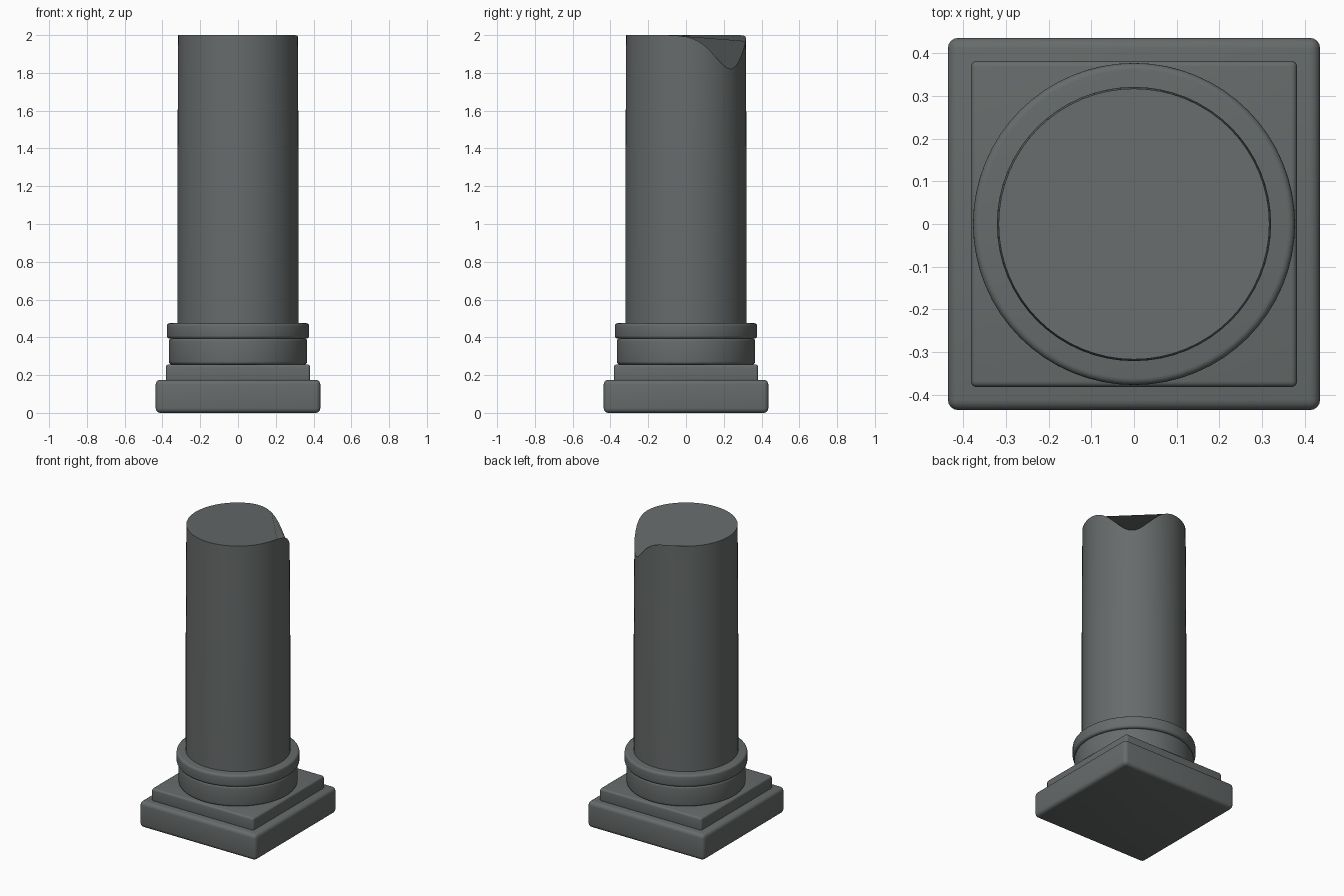
import bpy, bmesh, math
from mathutils import Matrix, Vector

default = bpy.data.objects.get("Cube")
if default:
    bpy.data.objects.remove(default, do_unlink=True)

SIDES = 64

# Single stone colour
STONE = (0.135, 0.147, 0.146, 1)
stone = bpy.data.materials.new("dark grey stone")
stone.use_nodes = True
stone.diffuse_color = STONE
stone.node_tree.nodes["Principled BSDF"].inputs["Base Color"].default_value = STONE


def finish(bm, name):
    bmesh.ops.recalc_face_normals(bm, faces=bm.faces)
    mesh = bpy.data.meshes.new(name)
    bm.to_mesh(mesh)
    bm.free()
    mesh.materials.append(stone)
    obj = bpy.data.objects.new(name, mesh)
    bpy.context.collection.objects.link(obj)
    bpy.ops.object.select_all(action="DESELECT")
    obj.select_set(True)
    bpy.context.view_layer.objects.active = obj
    bpy.ops.object.shade_smooth_by_angle(angle=math.radians(40))
    return obj


def round_edges(bm, edges, width):
    bmesh.ops.bevel(bm, geom=edges, offset=width, segments=4,
                    profile=0.5, affect="EDGES", clamp_overlap=True)


def slab(name, half, low, high, width):
    bm = bmesh.new()
    size = Vector((2 * half, 2 * half, high - low))
    place = Matrix.Translation((0, 0, (low + high) / 2)) @ Matrix.Diagonal(size).to_4x4()
    bmesh.ops.create_cube(bm, size=1, matrix=place)
    round_edges(bm, bm.edges[:], width)
    return finish(bm, name)


def drum(name, radius, low, high, width):
    bm = bmesh.new()
    bmesh.ops.create_cone(bm, cap_ends=True, segments=SIDES, radius1=radius,
                          radius2=radius, depth=high - low,
                          matrix=Matrix.Translation((0, 0, (low + high) / 2)))
    rims = [e for e in bm.edges if any(len(f.verts) > 4 for f in e.link_faces)]
    round_edges(bm, rims, width)
    return finish(bm, name)


def broken_rim(angle):
    # Smooth chip in the rim towards the back left corner
    offset = (angle - math.radians(48) + math.pi) % math.tau - math.pi
    return 2 - 0.18 * math.exp(-0.5 * (offset / math.radians(19.5)) ** 2)


def shaft(name):
    bm = bmesh.new()
    angles = [math.tau * i / SIDES for i in range(SIDES)]
    levels = [(0.321, lambda a: 0.46), (0.321, lambda a: 1.2), (0.317, broken_rim)]
    rings = [[bm.verts.new((r * math.cos(a), r * math.sin(a), height(a)))
              for a in angles] for r, height in levels]
    for lower, upper in zip(rings, rings[1:]):
        for i in range(SIDES):
            j = (i + 1) % SIDES
            bm.faces.new((lower[i], lower[j], upper[j], upper[i]))
    bm.faces.new(rings[0][::-1])
    bm.faces.new(rings[-1])
    return finish(bm, name)


# Square base
slab("plinth", 0.436, 0, 0.175, 0.025)
slab("plinth_step", 0.382, 0.165, 0.256, 0.014)

# Round mouldings
drum("base_drum", 0.366, 0.256, 0.395, 0.016)
drum("base_ring", 0.377, 0.393, 0.475, 0.016)

# Broken column shaft
shaft("column_shaft")
